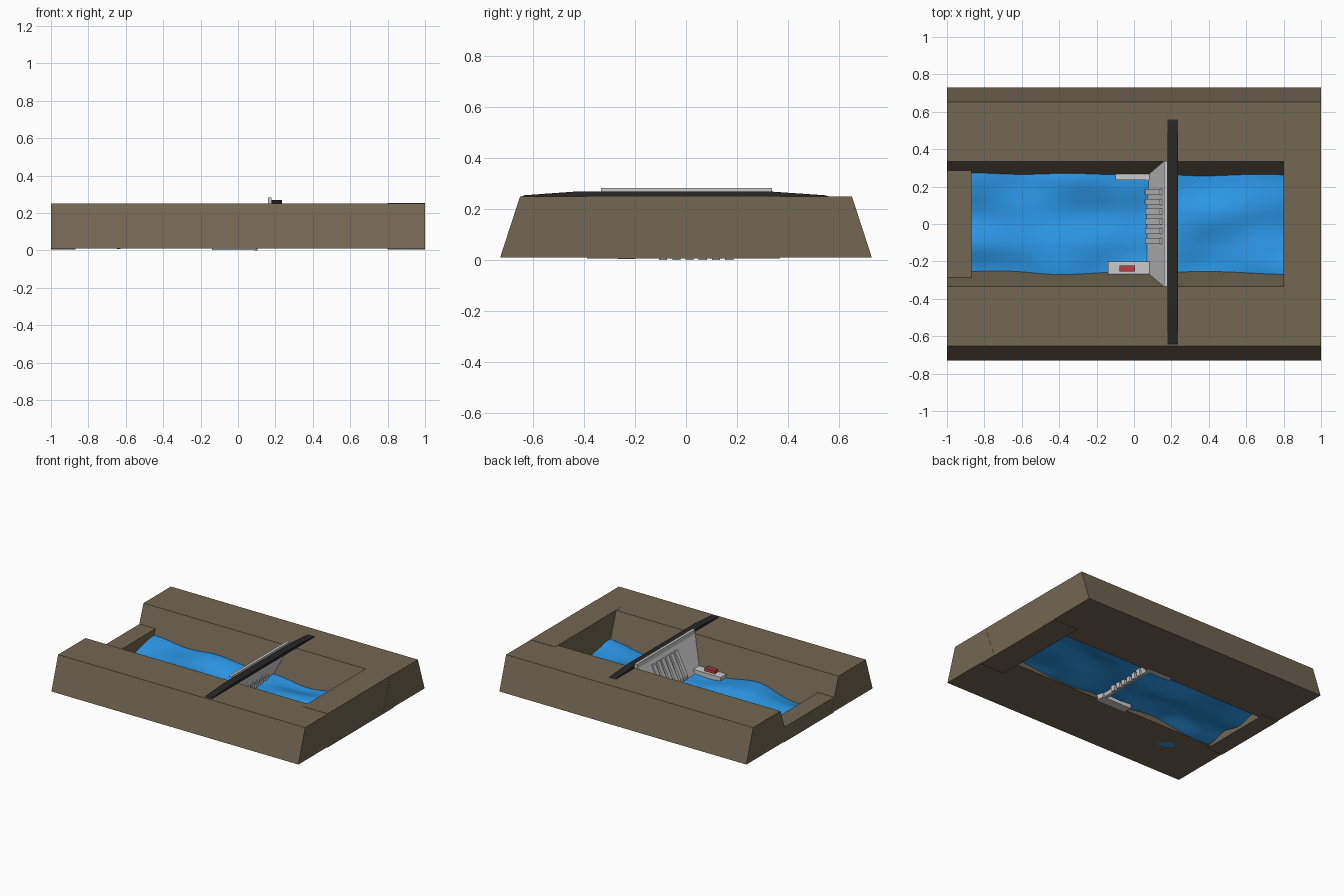
import bpy, bmesh
from mathutils import Vector, noise

if "Cube" in bpy.data.objects:
    bpy.data.objects.remove(bpy.data.objects["Cube"])


def material(name, rgb):
    m = bpy.data.materials.new(name)
    m.diffuse_color = (*rgb, 1)
    m.use_nodes = True
    m.node_tree.nodes["Principled BSDF"].inputs["Base Color"].default_value = m.diffuse_color
    return m


EARTH = material("earth", (0.17, 0.135, 0.085))
WATER = material("water", (0.025, 0.32, 0.82))
ASPHALT = material("asphalt", (0.02, 0.02, 0.02))
RED = material("red_paint", (0.5, 0.05, 0.06))


def finish(bm, name, mat=None):
    bmesh.ops.recalc_face_normals(bm, faces=bm.faces)
    me = bpy.data.meshes.new(name)
    bm.to_mesh(me)
    bm.free()
    ob = bpy.data.objects.new(name, me)
    bpy.context.collection.objects.link(ob)
    if mat:
        me.materials.append(mat)
    return ob


def loft(name, ring_a, ring_b, mat=None):
    """Closed solid between two matching rings of points."""
    bm = bmesh.new()
    a = [bm.verts.new(p) for p in ring_a]
    b = [bm.verts.new(p) for p in ring_b]
    bm.faces.new(a)
    bm.faces.new(b)
    n = len(a)
    for i in range(n):
        j = (i + 1) % n
        bm.faces.new((a[i], a[j], b[j], b[i]))
    return finish(bm, name, mat)


def along_x(name, profile, x0, x1, mat=None):
    return loft(name, [(x0, y, z) for y, z in profile],
                [(x1, y, z) for y, z in profile], mat)


def along_y(name, profile, y0, y1, mat=None):
    return loft(name, [(x, y0, z) for x, z in profile],
                [(x, y1, z) for x, z in profile], mat)


def box(name, x0, x1, y0, y1, z0, z1, mat=None):
    return along_x(name, [(y0, z0), (y1, z0), (y1, z1), (y0, z1)], x0, x1, mat)


# River banks
for side, s in (("front", -1), ("back", 1)):
    along_x(side + "_bank", [(s * 0.25, 0.01), (s * 0.73, 0.01),
                             (s * 0.652, 0.25), (s * 0.335, 0.25)], -1, 1, EARTH)

# Earth blocks closing both ends
box("upstream_end_block", 0.8, 0.999, -0.39, 0.37, 0.005, 0.252, EARTH)
box("downstream_end_block", -0.999, -0.87, -0.285, 0.288, 0.005, 0.115, EARTH)

# Rippled water sheet
bm = bmesh.new()
bmesh.ops.create_grid(bm, x_segments=70, y_segments=50, size=1)
for v in bm.verts:
    v.co.x *= 0.97
    v.co.y *= 0.66
    n = noise.noise(Vector((v.co.x * 2.6 + 3.1, v.co.y * 5.5 + 1.7, 0.4)))
    v.co.z = max(0.0, 0.043 + 0.05 * n)
water = finish(bm, "water", WATER)
for p in water.data.polygons:
    p.use_smooth = True

# Leaning dam wall, wider at the top to meet the bank slopes
lower = [(0.06, 0.01), (0.085, 0.01)]
bm_bottom = [(0.06, -0.262, 0.01), (0.085, -0.262, 0.01),
             (0.085, 0.262, 0.01), (0.06, 0.262, 0.01)]
bm_top = [(0.16, -0.335, 0.25), (0.182, -0.335, 0.25),
          (0.182, 0.338, 0.25), (0.16, 0.338, 0.25)]
loft("dam_wall", bm_bottom, bm_top)
box("dam_parapet", 0.16, 0.18, -0.335, 0.338, 0.25, 0.283)

# Spillway ribs on the dam face
for i in range(6):
    y = 0.17 - i * 0.052
    along_y(f"spillway_rib_{i + 1}",
            [(0.06, 0.035), (0.06, 0.065), (0.14, 0.225), (0.157, 0.225),
             (0.115, 0.07), (0.105, 0.0), (0.085, 0.0)], y - 0.016, y + 0.016)

# Road across the crest with ramped ends
along_x("crest_road", [(-0.645, 0.249), (0.563, 0.249), (0.545, 0.254),
                       (0.34, 0.268), (-0.44, 0.268), (-0.635, 0.254)],
        0.18, 0.235, ASPHALT)

# Landing pads at the foot of the dam and the red hut
box("front_pad", -0.14, 0.1, -0.268, -0.2, 0.003, 0.062)
box("back_pad", -0.1, 0.1, 0.235, 0.27, 0.008, 0.062)
box("red_hut", -0.078, 0.005, -0.255, -0.223, 0.06, 0.085, RED)
